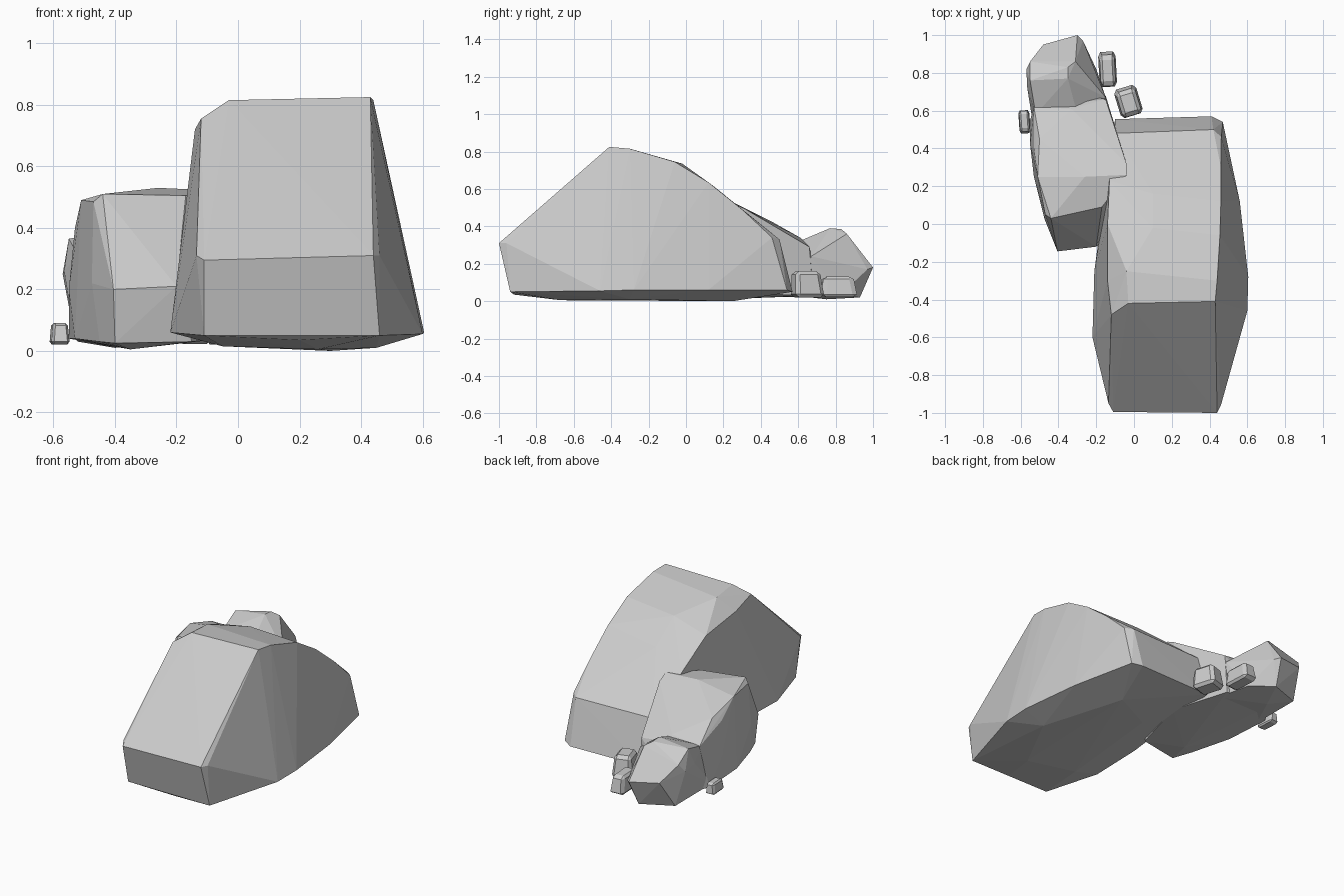
import bpy, bmesh, math
from mathutils import Matrix, Vector


def finish(name, bm):
    mesh = bpy.data.meshes.new(name)
    bmesh.ops.recalc_face_normals(bm, faces=bm.faces)
    bm.to_mesh(mesh)
    bm.free()
    obj = bpy.data.objects.new(name, mesh)
    bpy.context.collection.objects.link(obj)
    return obj


def hull_rock(name, *rings):
    """Faceted boulder wrapped around a few corner groups."""
    bm = bmesh.new()
    for ring in rings:
        for p in ring:
            bm.verts.new(p)
    res = bmesh.ops.convex_hull(bm, input=bm.verts)
    loose = {g for g in res["geom_interior"] + res["geom_unused"]
             if isinstance(g, bmesh.types.BMVert)}
    bmesh.ops.delete(bm, geom=list(loose), context="VERTS")
    return finish(name, bm)


def pebble(name, centre, size, turn, skew):
    """Small chipped block with bevelled corners."""
    bm = bmesh.new()
    bmesh.ops.create_cube(bm, size=1)
    for v in bm.verts:
        if v.co.z > 0:
            v.co.x *= 0.8
            v.co.y = v.co.y * 0.85 + skew
    bmesh.ops.bevel(bm, geom=bm.edges[:], offset=0.13, segments=1, affect="EDGES")
    bm.transform(Matrix.Translation(Vector(centre))
                 @ Matrix.Rotation(math.radians(turn), 4, "Z")
                 @ Matrix.Diagonal((*size, 1)))
    return finish(name, bm)


# Large boulder: underside, base rim, shoulders and sloping crown
under = [(-0.05, -0.6, 0.015), (0.26, -0.67, 0.005), (0.3, 0.25, 0.0),
         (0.02, 0.1, 0.015), (0.45, -0.3, 0.01)]
rim = [(-0.11, -0.94, 0.05), (0.2, -0.92, 0.035), (0.46, -0.94, 0.05),
       (0.60, -0.46, 0.055), (0.605, -0.28, 0.06), (0.56, 0.12, 0.06),
       (0.47, 0.54, 0.06), (0.41, 0.57, 0.05), (-0.10, 0.555, 0.05),
       (-0.15, 0.2, 0.05), (-0.21, -0.25, 0.06), (-0.22, -0.6, 0.06)]
shoulder = [(-0.11, -0.995, 0.295), (0.2, -0.98, 0.295), (0.44, -1.0, 0.31),
            (0.46, -0.96, 0.31), (-0.135, -0.95, 0.31), (-0.10, 0.48, 0.33),
            (0.42, 0.5, 0.33), (0.462, 0.46, 0.34)]
crown = [(-0.03, -0.42, 0.815), (0.2, -0.415, 0.81), (0.43, -0.41, 0.825),
         (-0.12, -0.48, 0.755), (-0.14, -0.3, 0.72), (-0.04, -0.25, 0.80),
         (0.44, -0.3, 0.815), (-0.06, -0.06, 0.72), (-0.14, 0.0, 0.68),
         (0.455, -0.06, 0.745), (-0.13, 0.23, 0.53), (0.1, -0.02, 0.735),
         (0.46, 0.12, 0.635), (0.1, 0.16, 0.605), (0.46, 0.3, 0.49)]
hull_rock("large_boulder", under, rim, shoulder, crown)

# Middle boulder leaning on the large one
base = [(-0.35, 0.05, 0.005), (-0.4, -0.12, 0.025), (-0.15, -0.08, 0.03),
        (-0.45, 0.0, 0.03), (-0.53, 0.25, 0.04), (-0.55, 0.55, 0.04),
        (-0.45, 0.72, 0.03), (-0.15, 0.68, 0.03), (-0.05, 0.3, 0.04)]
waist = [(-0.405, -0.145, 0.2), (-0.2, -0.12, 0.21), (-0.475, 0.03, 0.22),
         (-0.55, 0.42, 0.2)]
top = [(-0.44, 0.03, 0.51), (-0.17, 0.09, 0.505), (-0.47, 0.05, 0.485),
       (-0.51, 0.25, 0.49), (-0.26, 0.25, 0.53), (-0.04, 0.26, 0.52),
       (-0.04, 0.32, 0.49), (-0.50, 0.45, 0.43), (-0.53, 0.4, 0.40),
       (-0.33, 0.61, 0.34), (-0.53, 0.62, 0.32), (-0.15, 0.66, 0.29)]
hull_rock("middle_boulder", base, waist, top)

# Low boulder at the back
base = [(-0.53, 0.5, 0.04), (-0.4, 0.75, 0.01), (-0.52, 0.85, 0.03),
        (-0.32, 0.93, 0.02), (-0.2, 0.82, 0.03), (-0.15, 0.6, 0.03)]
top = [(-0.565, 0.72, 0.26), (-0.57, 0.82, 0.25), (-0.48, 0.95, 0.2),
       (-0.30, 1.0, 0.18), (-0.27, 0.97, 0.17), (-0.15, 0.67, 0.24),
       (-0.55, 0.76, 0.365), (-0.35, 0.77, 0.39), (-0.35, 0.83, 0.385),
       (-0.31, 0.86, 0.36), (-0.55, 0.86, 0.30), (-0.52, 0.58, 0.31),
       (-0.3, 0.58, 0.31)]
hull_rock("back_boulder", base, top)

# Scattered pebbles
pebble("back_pebble", (-0.14, 0.82, 0.077), (0.095, 0.19, 0.11), 3, -0.04)
pebble("inner_pebble", (-0.03, 0.65, 0.09), (0.125, 0.16, 0.14), 17, -0.06)
pebble("left_pebble", (-0.58, 0.54, 0.056), (0.06, 0.125, 0.07), 4, 0.04)
